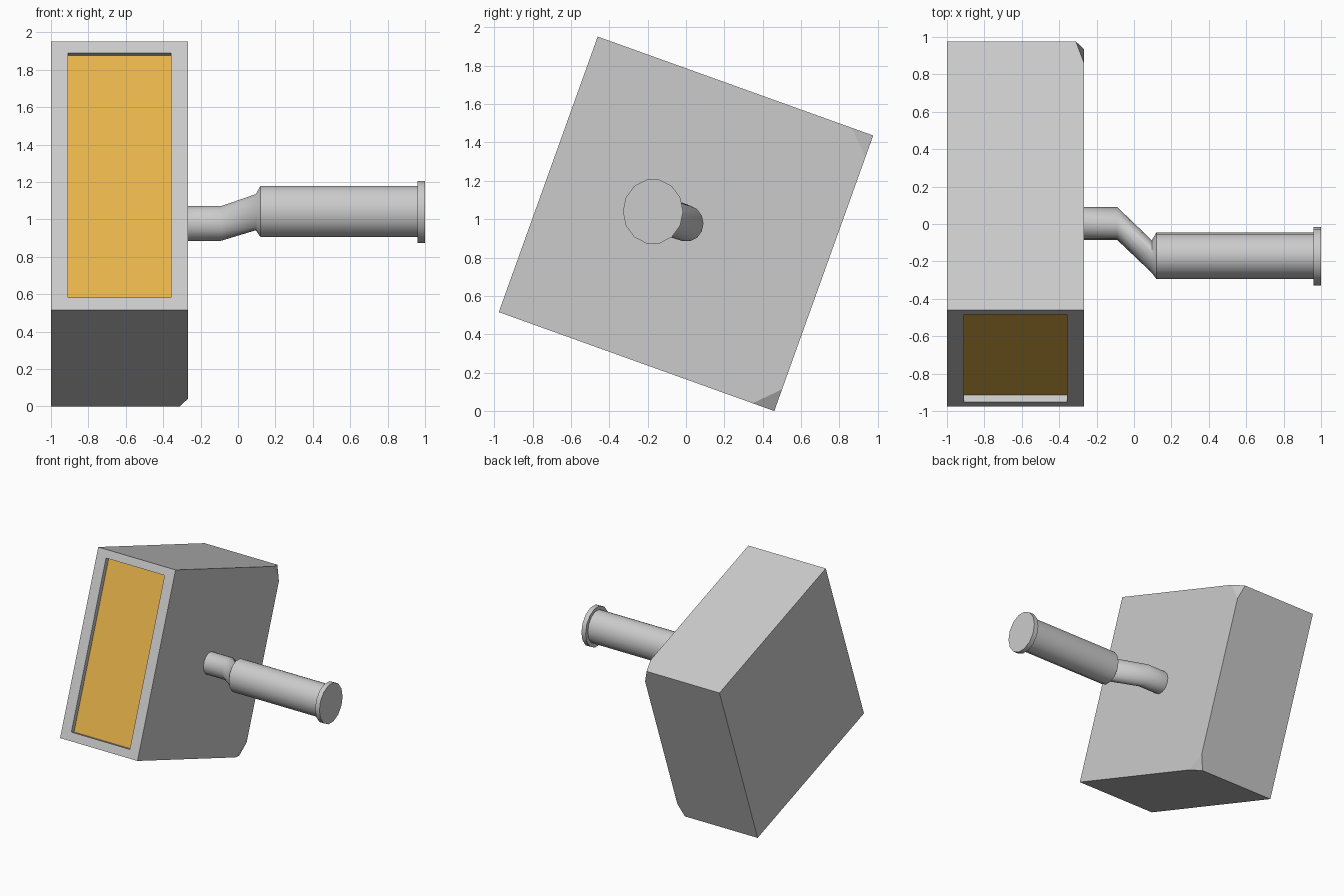
import bpy, bmesh
from math import pi, cos, sin, radians
from mathutils import Matrix, Vector

if "Cube" in bpy.data.objects:
    bpy.data.objects.remove(bpy.data.objects["Cube"])


def make_object(bm, name, materials=()):
    bmesh.ops.recalc_face_normals(bm, faces=bm.faces[:])
    mesh = bpy.data.meshes.new(name)
    bm.to_mesh(mesh)
    bm.free()
    for m in materials:
        mesh.materials.append(m)
    ob = bpy.data.objects.new(name, mesh)
    bpy.context.collection.objects.link(ob)
    return ob


def loft(name, rings, sides=14):
    """Elliptical rings (x, y, z, radius_y, radius_z) joined along x, capped."""
    bm = bmesh.new()
    loops = []
    for x, y, z, ry, rz in rings:
        loops.append([bm.verts.new((x, y + ry * cos(2 * pi * i / sides),
                                    z + rz * sin(2 * pi * i / sides)))
                      for i in range(sides)])
    for a, b in zip(loops, loops[1:]):
        for i in range(sides):
            j = (i + 1) % sides
            bm.faces.new((a[i], a[j], b[j], b[i]))
    bm.faces.new(loops[0])
    bm.faces.new(loops[-1])
    ob = make_object(bm, name)
    bpy.ops.object.select_all(action='DESELECT')
    ob.select_set(True)
    bpy.context.view_layer.objects.active = ob
    bpy.ops.object.shade_smooth_by_angle(angle=radians(50))
    return ob


grey = bpy.data.materials.new("housing_grey")
grey.diffuse_color = (0.8, 0.8, 0.8, 1)
grey.use_nodes = True
grey.node_tree.nodes["Principled BSDF"].inputs["Base Color"].default_value = grey.diffuse_color
amber = bpy.data.materials.new("panel_amber")
amber.diffuse_color = (0.8, 0.46, 0.07, 1)
amber.use_nodes = True
amber.node_tree.nodes["Principled BSDF"].inputs["Base Color"].default_value = amber.diffuse_color

# Square housing, built upright then tilted back
x0, x1, s = -1.0, -0.268, 0.763
bm = bmesh.new()
bmesh.ops.create_cube(bm, size=1)
for v in bm.verts:
    v.co = (x0 if v.co.x < 0 else x1, 2 * s * v.co.y, 2 * s * v.co.z)

# Clipped rear corners on the handle side
for sign in (-1, 1):
    bmesh.ops.bisect_plane(bm, geom=bm.verts[:] + bm.edges[:] + bm.faces[:],
                           plane_co=Vector((x1 - 0.043, s, sign * s)),
                           plane_no=Vector((1 / 0.043, 1 / 0.12, sign / 0.12)).normalized(),
                           clear_outer=True)
    bmesh.ops.holes_fill(bm, edges=[e for e in bm.edges if e.is_boundary], sides=4)

# Recessed amber front panel
bm.normal_update()
front = min(bm.faces, key=lambda f: f.calc_center_median().y)
bmesh.ops.inset_individual(bm, faces=[front], thickness=0.07)
for v in front.verts:
    v.co.x = -0.91 if v.co.x < (x0 + x1) / 2 else -0.357
    v.co.z = -s + 0.07 if v.co.z < 0 else s - 0.066
bmesh.ops.inset_individual(bm, faces=[front], thickness=0.0)
for v in front.verts:
    v.co.y += 0.04
front.material_index = 1

bm.transform(Matrix.Translation((0, 0, 0.976)) @ Matrix.Rotation(radians(-19.75), 4, 'X'))
make_object(bm, "housing", (grey, amber))

# Cranked neck running into the thicker grip
loft("handle", [(-0.28, 0.003, 0.978, 0.088, 0.095),
                (-0.09, 0.003, 0.978, 0.088, 0.095),
                (0.095, -0.174, 1.038, 0.087, 0.099),
                (0.12, -0.17, 1.042, 0.125, 0.14),
                (0.965, -0.17, 1.042, 0.125, 0.14)])

# Flange at the end of the grip
loft("end_cap", [(0.96, -0.172, 1.04, 0.157, 0.17),
                 (1.0, -0.172, 1.04, 0.157, 0.17)])
